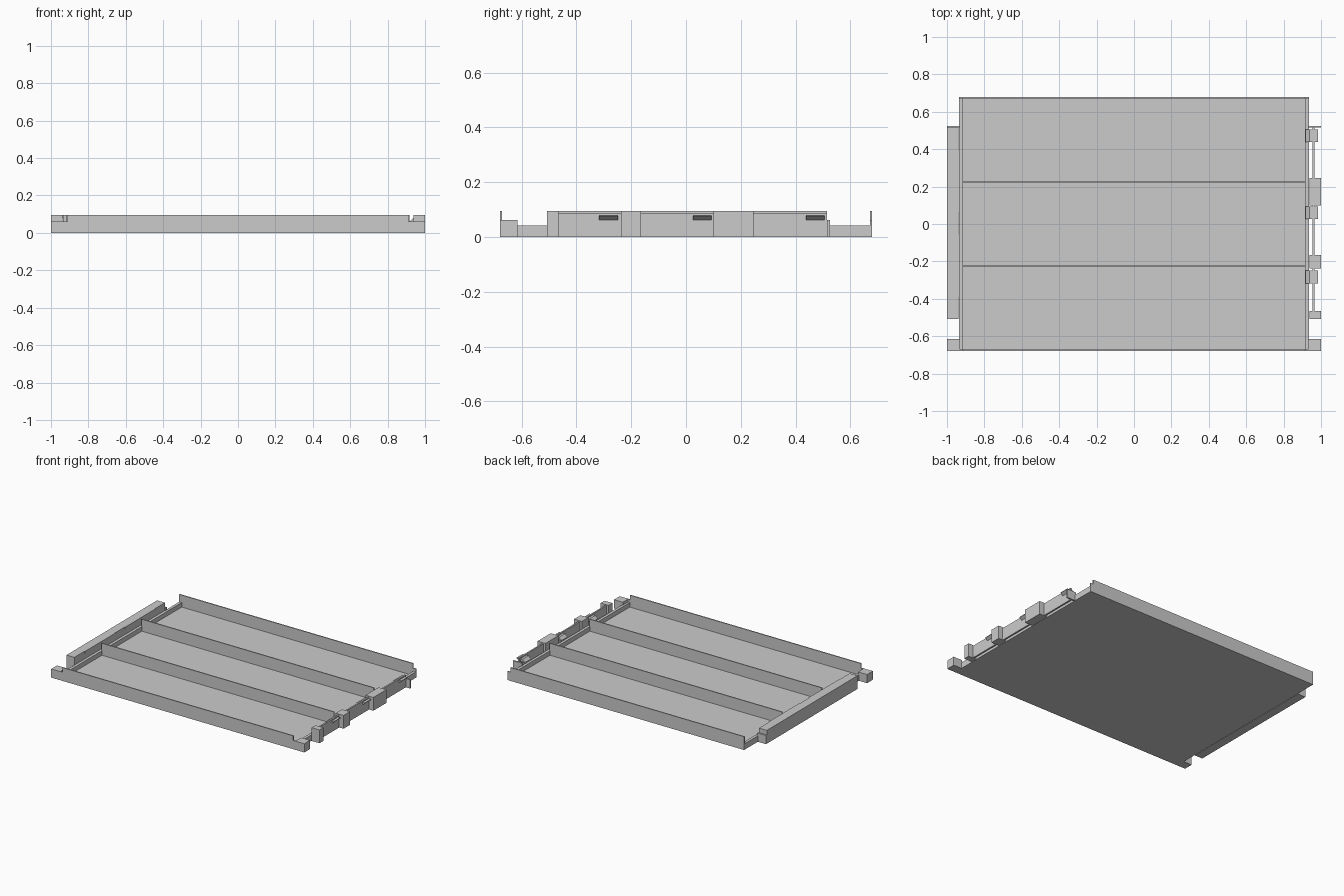
import bpy, bmesh

cube = bpy.data.objects.get("Cube")
if cube:
    bpy.data.objects.remove(cube)

GREY = (0.6, 0.6, 0.6, 1)
mat = bpy.data.materials.new("light_grey")
mat.use_nodes = True
mat.diffuse_color = GREY
mat.node_tree.nodes["Principled BSDF"].inputs["Base Color"].default_value = GREY

H = 0.095      # full height
W = 0.68       # half width
LOW = 0.042    # end wall height
STEP = 0.062   # corner block height
T = 0.008      # thin wall


def prism(name, profile, y0, y1):
    """Extrude an x-z profile along y."""
    bm = bmesh.new()
    face = bm.faces.new([bm.verts.new((x, y0, z)) for x, z in profile])
    ext = bmesh.ops.extrude_face_region(bm, geom=[face])
    moved = [v for v in ext["geom"] if isinstance(v, bmesh.types.BMVert)]
    bmesh.ops.translate(bm, verts=moved, vec=(0, y1 - y0, 0))
    bmesh.ops.recalc_face_normals(bm, faces=bm.faces)
    mesh = bpy.data.meshes.new(name)
    bm.to_mesh(mesh)
    bm.free()
    mesh.materials.append(mat)
    ob = bpy.data.objects.new(name, mesh)
    bpy.context.collection.objects.link(ob)
    return ob


def box(name, x0, x1, y0, y1, z0=0, z1=H):
    return prism(name, [(x0, z0), (x1, z0), (x1, z1), (x0, z1)], y0, y1)


# Floor and low end walls
box("floor", -0.935, 0.935, -W, W, 0, 0.01)
for side, s in (("left", 1), ("right", -1)):
    x0, x1 = sorted((s * 0.915, s * 0.935))
    box(side + "_end_wall", x0, x1, -W, W, 0, LOW)

# Long walls: stepped outer walls and two dividers
stepped = [(-0.935, 0), (0.935, 0), (0.935, STEP), (0.912, STEP),
           (0.912, H), (-0.912, H), (-0.912, STEP), (-0.935, STEP)]
prism("front_wall", stepped, -W, -W + T)
prism("back_wall", stepped[:5] + [(-0.935, H)], W - T, W)
for name, y in (("front_divider", -0.225), ("back_divider", 0.225)):
    box(name, -0.918, 0.918, y - T / 2, y + T / 2)

# Front corner blocks
for side, s in (("left", 1), ("right", -1)):
    x0, x1 = sorted((s * 0.93, s))
    box(side + "_corner_block", x0, x1, -W, -0.615, 0, STEP)

# Right edge: socket bar with two catch lips
box("socket_bar", -1, -0.938, -0.508, 0.515)
box("socket_end_plate", -1, -0.93, 0.515, 0.525, 0, STEP)
for name, y0, y1 in (("front_lip", -0.395, -0.05), ("back_lip", 0.06, 0.4)):
    box(name, -0.94, -0.934, y0, y1, 0.08, H)

# Left edge: posts, thin panels between them, and snap hooks
for i, (y0, y1) in enumerate(((-0.508, -0.465), (-0.237, -0.165), (0.1, 0.247))):
    box(f"post_{i}", 0.938, 1, y0, y1)
for i, (y0, y1) in enumerate(((-0.465, -0.237), (-0.165, 0.1), (0.247, 0.515))):
    box(f"clip_panel_{i}", 0.955, 0.966, y0, y1, 0, 0.088)
box("post_end_plate", 0.93, 1, 0.515, 0.525, 0, STEP)
hook = [(0.918, 0.062), (0.964, 0.06), (0.985, 0.076), (0.985, 0.08), (0.938, 0.08)]
for i, y in enumerate((-0.283, 0.06, 0.472)):
    prism(f"snap_hook_{i}", hook, y - 0.034, y + 0.034)
